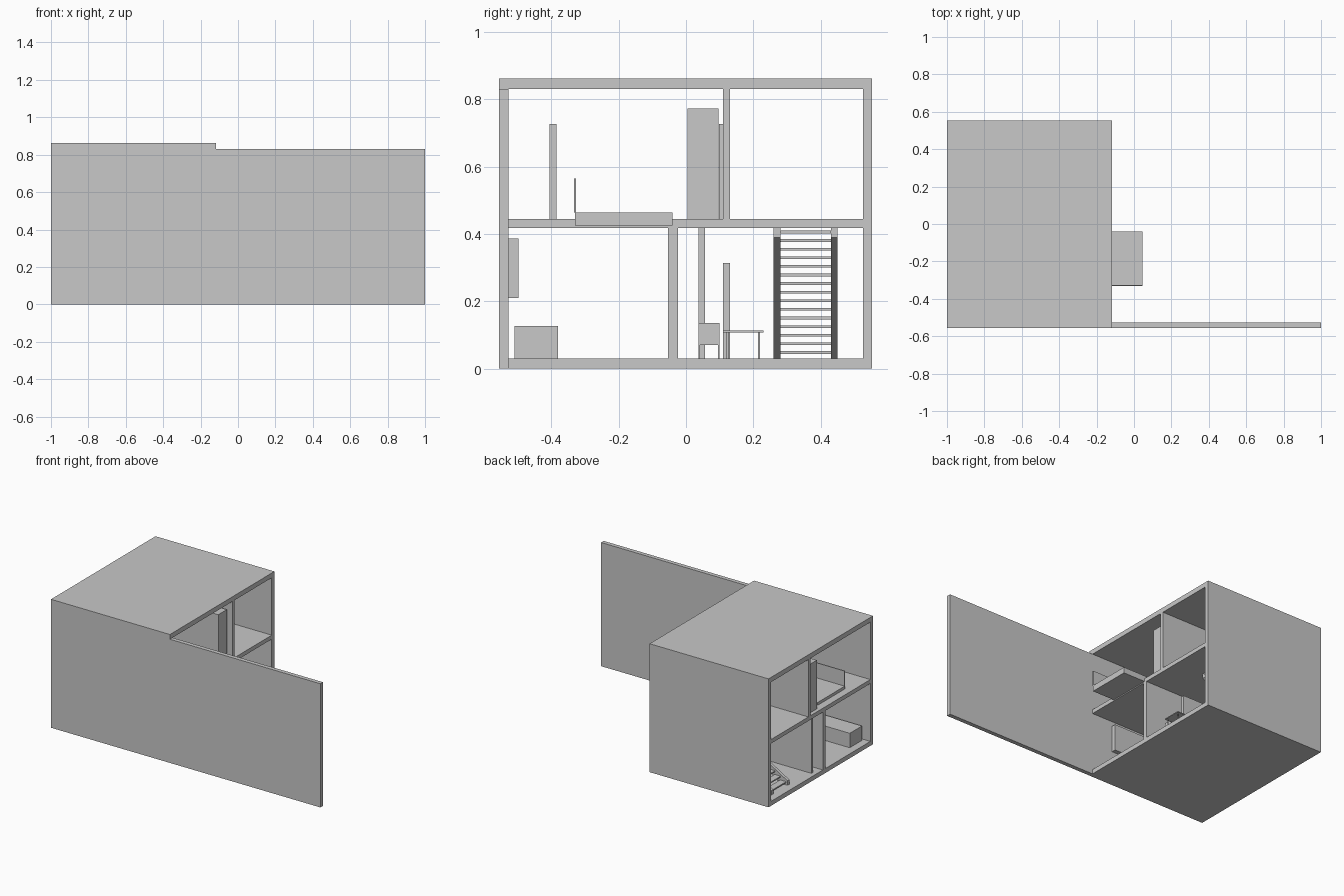
import bpy, bmesh, math

if "Cube" in bpy.data.objects:
    bpy.data.objects.remove(bpy.data.objects["Cube"])

grey = bpy.data.materials.new("light_grey")
grey.diffuse_color = (0.58, 0.58, 0.58, 1)
grey.use_nodes = True
grey.node_tree.nodes["Principled BSDF"].inputs["Base Color"].default_value = grey.diffuse_color


def finish(name, bm):
    bmesh.ops.recalc_face_normals(bm, faces=bm.faces)
    me = bpy.data.meshes.new(name)
    bm.to_mesh(me)
    bm.free()
    me.materials.append(grey)
    ob = bpy.data.objects.new(name, me)
    bpy.context.collection.objects.link(ob)
    return ob


def add_box(bm, x, y, z):
    """Box from (min, max) ranges."""
    verts = bmesh.ops.create_cube(bm, size=1)["verts"]
    for v in verts:
        for i, (a, b) in enumerate((x, y, z)):
            v.co[i] = a if v.co[i] < 0 else b


def box(name, x, y, z):
    bm = bmesh.new()
    add_box(bm, x, y, z)
    return finish(name, bm)


def legs(bm, x, y, z, t):
    for lx in (x[0], x[1] - t):
        for ly in (y[0], y[1] - t):
            add_box(bm, (lx, lx + t), (ly, ly + t), z)


X = (-1, -0.117)            # house depth
Y = (-0.527, 0.525)         # between the outer walls
FLOOR, CEIL, UP, TOP = 0.03, 0.418, 0.445, 0.83

# Shell
box("front_wall", (-1, 1), (-0.555, -0.527), (0, TOP))
box("back_wall", X, (0.525, 0.553), (0, TOP))
box("ground_floor", X, Y, (0, FLOOR))
box("upper_floor", X, Y, (CEIL, UP))
box("roof", X, (-0.555, 0.553), (TOP, 0.862))

# Inner walls
box("lower_main_partition", X, (-0.053, -0.024), (FLOOR, CEIL))
box("lower_short_partition", (-0.97, -0.6), (0.037, 0.056), (FLOOR, CEIL))
box("lower_half_wall", (-0.62, -0.28), (0.11, 0.13), (FLOOR, 0.313))
box("upper_partition", X, (0.11, 0.13), (UP, TOP))

# Raised platform running out into the balcony, with its side railing
box("balcony_platform", (-0.95, 0.045), (-0.329, -0.04), (0.425, 0.464))
box("balcony_railing", (-0.95, 0.045), (-0.332, -0.326), (0.464, 0.565))

# Upper furnishings
box("wardrobe", (-0.975, -0.15), (0.005, 0.096), (UP, 0.772))
box("bedroom_door", (-0.55, -0.4), (0.098, 0.11), (UP, 0.727))
box("side_door", (-0.6, -0.45), (-0.406, -0.385), (UP, 0.727))

# Living room
box("low_bench", (-0.95, -0.3), (-0.51, -0.38), (FLOOR, 0.127))
box("wall_cabinet", (-0.65, -0.27), (-0.527, -0.498), (0.21, 0.386))

# Table
bm = bmesh.new()
add_box(bm, (-0.28, -0.15), (0.11, 0.23), (0.107, 0.113))
legs(bm, (-0.27, -0.16), (0.12, 0.22), (FLOOR, 0.107), 0.006)
finish("table", bm)

# Chair
bm = bmesh.new()
add_box(bm, (-0.27, -0.21), (0.037, 0.1), (0.07, 0.076))
add_box(bm, (-0.216, -0.21), (0.037, 0.1), (0.076, 0.135))
legs(bm, (-0.27, -0.21), (0.037, 0.1), (FLOOR, 0.07), 0.005)
finish("chair", bm)

# Stair rising toward +x: two sloping side beams and open treads
x0, x1 = -0.95, -0.32
for name, y0, y1 in (("right", 0.26, 0.28), ("left", 0.43, 0.45)):
    bm = bmesh.new()
    profile = [(x0, FLOOR), (x0 + 0.05, FLOOR), (x1, 0.39), (x1, CEIL), (x1 - 0.02, CEIL), (x0, 0.06)]
    face = bm.faces.new([bm.verts.new((x, y0, z)) for x, z in profile])
    ext = bmesh.ops.extrude_face_region(bm, geom=[face])["geom"]
    bmesh.ops.translate(bm, vec=(0, y1 - y0, 0),
                        verts=[g for g in ext if isinstance(g, bmesh.types.BMVert)])
    finish("stair_beam_" + name, bm)

bm = bmesh.new()
n = 15
for i in range(n):
    x = x0 + 0.01 + (x1 - x0 - 0.05) * i / (n - 1)
    z = 0.052 + (0.41 - 0.052) * i / (n - 1)
    add_box(bm, (x, x + 0.045), (0.28, 0.43), (z - 0.008, z))
finish("stair_treads", bm)
